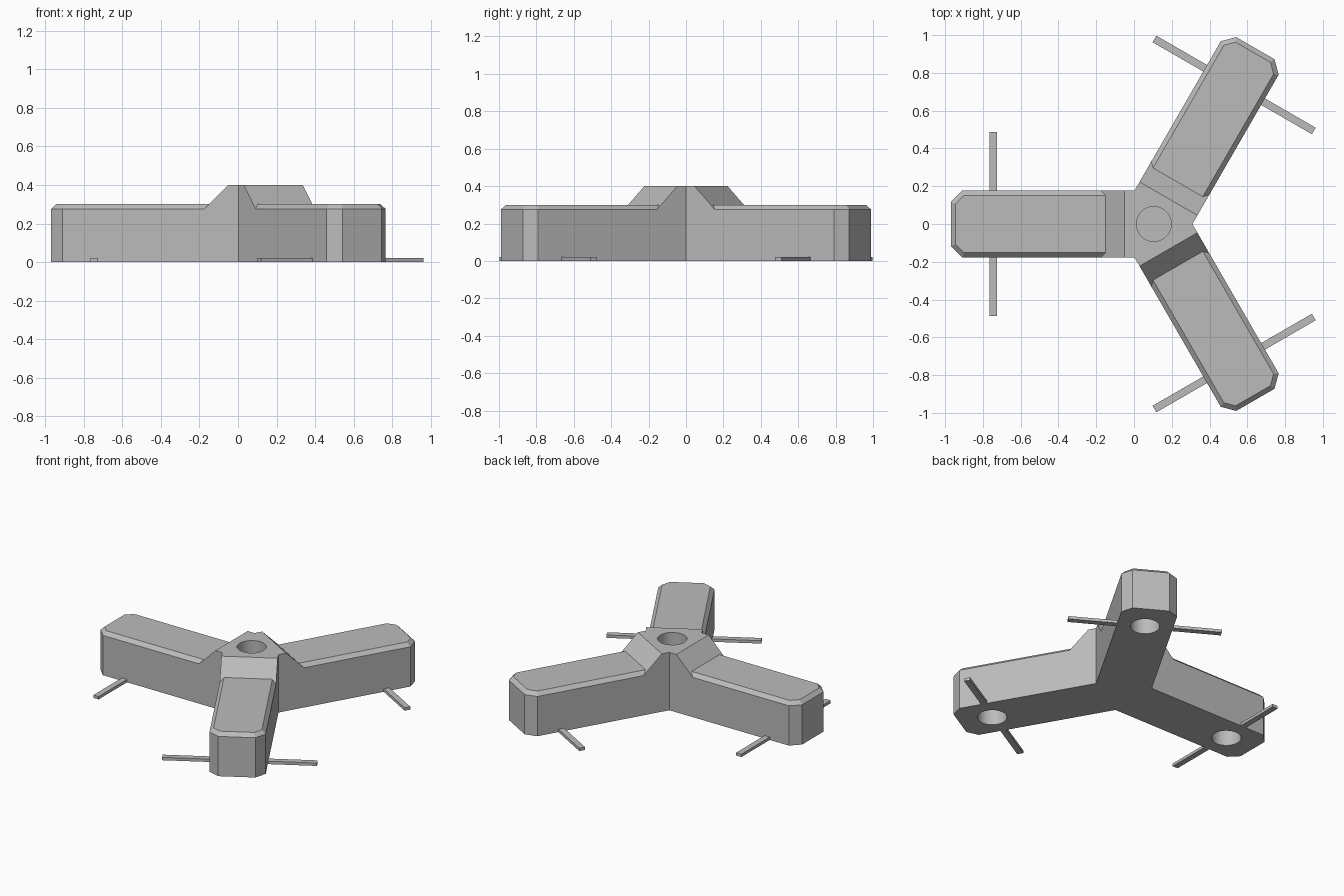
import bpy, bmesh, math
from mathutils import Matrix, Vector

cube = bpy.data.objects.get("Cube")
if cube:
    bpy.data.objects.remove(cube)

# Single flat grey
grey = bpy.data.materials.new("plain_grey")
grey.use_nodes = True
colour = (0.5, 0.5, 0.5, 1)
grey.diffuse_color = colour
grey.node_tree.nodes["Principled BSDF"].inputs["Base Color"].default_value = colour

# Main sizes: arm half width, length, corner cut, top bevel, heights
half, length, cut, bevel = 0.177, 1.075, 0.06, 0.025
arm_top, hub_top, hub_reach = 0.3, 0.4, 0.155
rim = arm_top - bevel
slope_end = hub_reach + hub_top - arm_top
crotch = half / math.tan(math.radians(60))
pod = 0.86
arms = [Matrix.Translation((0.105, 0, 0)) @ Matrix.Rotation(math.radians(a), 4, "Z")
        for a in (60, 180, 300)]


def finish(bm, name):
    bmesh.ops.remove_doubles(bm, verts=bm.verts, dist=0.0005)
    bmesh.ops.recalc_face_normals(bm, faces=bm.faces)
    mesh = bpy.data.meshes.new(name)
    bm.to_mesh(mesh)
    bm.free()
    mesh.materials.append(grey)
    obj = bpy.data.objects.new(name, mesh)
    bpy.context.collection.objects.link(obj)
    return obj


def select_only(obj):
    bpy.ops.object.select_all(action="DESELECT")
    obj.select_set(True)
    bpy.context.view_layer.objects.active = obj


# Three-armed body with a raised, sloped hub
bm = bmesh.new()
base, hub = [], []
for frame in arms:
    def face(points):
        bm.faces.new([bm.verts.new(frame @ Vector(p)) for p in points])

    def mirrored(points):
        return [(d, -w, z) for d, w, z in points]

    shift = bevel * math.tan(math.radians(22.5))
    side = [(slope_end + bevel, half), (length - cut, half), (length, half - cut)]
    inner = [(slope_end, half - bevel), (length - cut - shift, half - bevel),
             (length - bevel, half - cut - shift)]
    outer = side + [(d, -w) for d, w in reversed(side)]
    inset = inner + [(d, -w) for d, w in reversed(inner)]

    # Bevelled rim and flat arm top
    for i in range(len(outer) - 1):
        face([(*outer[i], rim), (*outer[i + 1], rim),
              (*inset[i + 1], arm_top), (*inset[i], arm_top)])
    face([(*p, arm_top) for p in inset])

    # Corner cuts and end wall
    for a, b in zip(outer[1:4], outer[2:5]):
        face([(*a, 0), (*b, 0), (*b, rim), (*a, rim)])

    # Long walls, running up into the hub
    wall = [(crotch, half, 0), (*side[1], 0), (*side[1], rim), (*side[0], rim),
            (hub_reach, half, hub_top), (crotch, half, hub_top)]
    face(wall)
    face(mirrored(wall))

    # Slope from hub to arm
    edge = [(hub_reach, half, hub_top), (*outer[0], rim), (*inset[0], arm_top)]
    face(edge + mirrored(edge)[::-1])

    ring = [(*p, 0) for p in reversed(outer[1:-1])] + [(crotch, half, 0)]
    base += [frame @ Vector(p) for p in ring]
    cap = [(hub_reach, -half, hub_top), (hub_reach, half, hub_top), (crotch, half, hub_top)]
    hub += [frame @ Vector(p) for p in cap]
for outline in (base, hub):
    bm.faces.new([bm.verts.new(p) for p in outline])
body = finish(bm, "three_armed_body")

# Round sockets: one in the hub top, one under each arm end
sockets = [(arms[0] @ Vector((0, 0, 0)), hub_top)]
sockets += [(frame @ Vector((pod, 0, 0)), 0) for frame in arms]
bm = bmesh.new()
for place, height in sockets:
    bmesh.ops.create_cone(bm, cap_ends=True, segments=48, radius1=0.092, radius2=0.092,
                          depth=0.4, matrix=Matrix.Translation(place + Vector((0, 0, height))))
cutter = finish(bm, "socket_cutter")
cutter.hide_render = True
select_only(body)
mod = body.modifiers.new("sockets", "BOOLEAN")
mod.operation = "DIFFERENCE"
mod.solver = "EXACT"
mod.object = cutter
bpy.ops.object.modifier_apply(modifier=mod.name)
bpy.data.objects.remove(cutter)
bpy.ops.object.shade_smooth_by_angle(angle=math.radians(30))

# Thin flat rods sticking out on both sides of each arm
reach = 0.487
for number, frame in enumerate(arms, 1):
    for name, sign in (("first", 1), ("second", -1)):
        bm = bmesh.new()
        bmesh.ops.create_cube(bm, size=1)
        bmesh.ops.scale(bm, vec=(0.04, reach - half, 0.02), verts=bm.verts)
        bmesh.ops.translate(bm, vec=(pod - 0.01, sign * (reach + half) / 2, 0.01), verts=bm.verts)
        bm.transform(frame)
        finish(bm, f"arm_{number}_{name}_rod")
